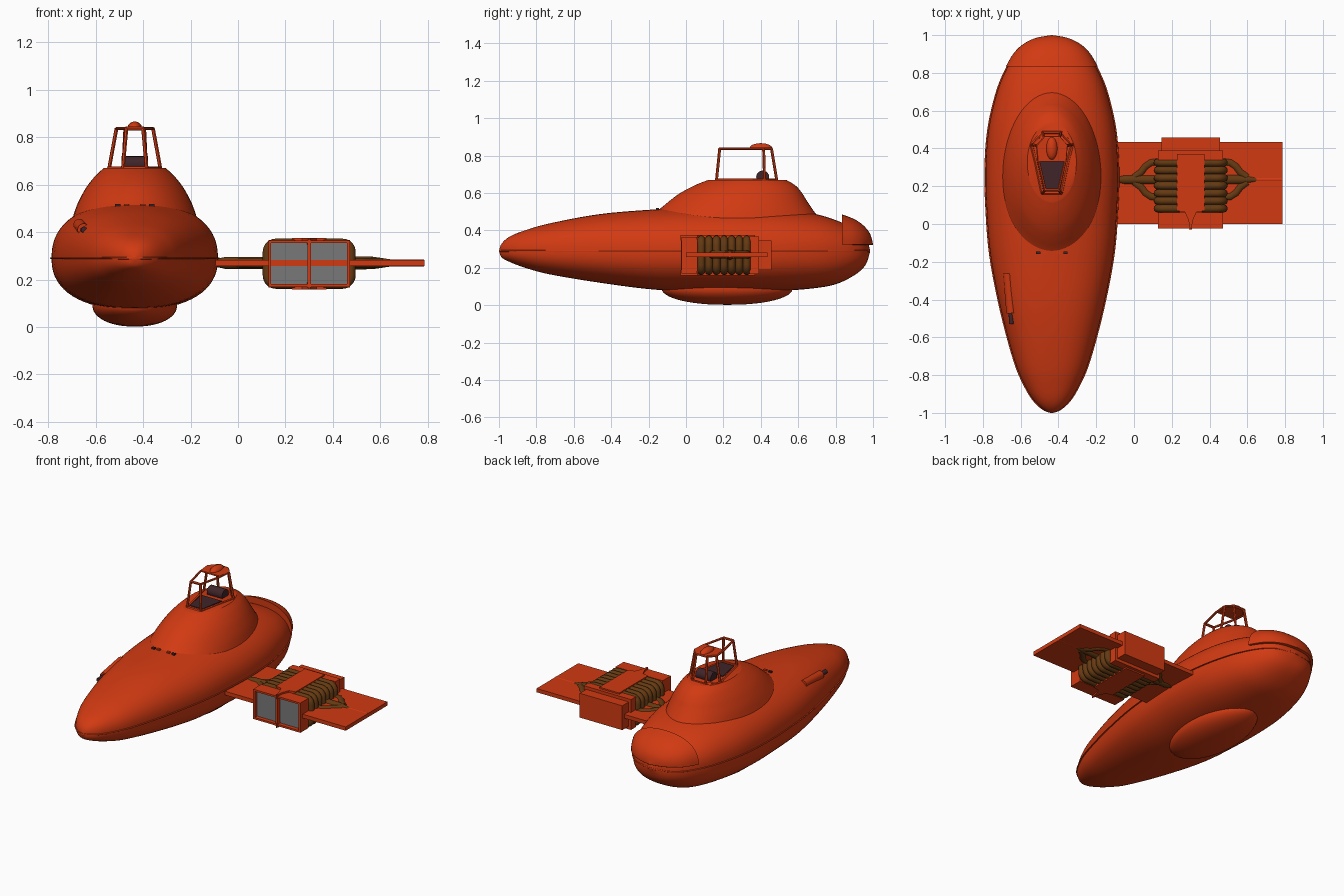
import bpy, bmesh, math
from mathutils import Vector

old = bpy.data.objects.get("Cube")
if old:
    bpy.data.objects.remove(old, do_unlink=True)

CX, SEAM = -0.435, 0.29      # hull axis and seam height
EX, EZ = 0.3, 0.267          # engine centre


def material(name, r, g, b):
    m = bpy.data.materials.new(name)
    m.use_nodes = True
    m.diffuse_color = (r, g, b, 1)
    node = next(n for n in m.node_tree.nodes if n.type == 'BSDF_PRINCIPLED')
    node.inputs["Base Color"].default_value = (r, g, b, 1)
    node.inputs["Roughness"].default_value = 0.6
    return m


ORANGE = material("orange paint", 0.64, 0.042, 0.006)
BROWN = material("bronze brown", 0.13, 0.042, 0.006)
GREY = material("grey metal", 0.19, 0.19, 0.19)
DARK = material("dark cockpit", 0.05, 0.018, 0.022)


def finish(name, bm, mat, angle=35):
    bmesh.ops.recalc_face_normals(bm, faces=bm.faces)
    mesh = bpy.data.meshes.new(name)
    bm.to_mesh(mesh)
    bm.free()
    ob = bpy.data.objects.new(name, mesh)
    bpy.context.collection.objects.link(ob)
    mesh.materials.append(mat)
    bpy.ops.object.select_all(action='DESELECT')
    ob.select_set(True)
    bpy.context.view_layer.objects.active = ob
    bpy.ops.object.shade_smooth_by_angle(angle=math.radians(angle))
    return ob


def loft(name, rings, mat, angle=35):
    bm = bmesh.new()
    rows = [[bm.verts.new(p) for p in ring] for ring in rings]
    n = len(rows[0])
    for a, b in zip(rows, rows[1:]):
        for i in range(n):
            bm.faces.new((a[i], a[(i + 1) % n], b[(i + 1) % n], b[i]))
    bm.faces.new(rows[0])
    bm.faces.new(rows[-1])
    return finish(name, bm, mat, angle)


def box(name, x, y, z, mat):
    ring = lambda h: [(x[0], y[0], h), (x[1], y[0], h), (x[1], y[1], h), (x[0], y[1], h)]
    return loft(name, [ring(z[0]), ring(z[1])], mat)


def prism(name, outline, z0, z1, mat):
    return loft(name, [[(x, y, z) for x, y in outline] for z in (z0, z1)], mat)


def frame(name, hw, hz, y, t, mat):
    # open rectangular duct around the engine centre
    rect = lambda d, yy: [(EX + sx * (hw - d), yy, EZ + sz * (hz - d))
                          for sx, sz in ((-1, -1), (1, -1), (1, 1), (-1, 1))]
    return loft(name, [rect(t, y[1]), rect(t, y[0]), rect(0, y[0]), rect(0, y[1])], mat)


def tube(name, path, radii, mat, sides=12):
    pts = [Vector(p) for p in path]
    rings, side = [], None
    for i, p in enumerate(pts):
        d = (pts[min(i + 1, len(pts) - 1)] - pts[max(i - 1, 0)]).normalized()
        if side is None:
            side = d.orthogonal()
        side = (side - d * side.dot(d)).normalized()
        up = d.cross(side)
        r = radii[i] if isinstance(radii, (list, tuple)) else radii
        turn = [2 * math.pi * k / sides for k in range(sides)]
        rings.append([p + r * (side * math.cos(a) + up * math.sin(a)) for a in turn])
    return loft(name, rings, mat, 50)


def smooth_rows(rows, steps=5):
    # spline through the station rows
    out = []
    for i in range(len(rows) - 1):
        quad = [rows[max(0, min(len(rows) - 1, i + k))] for k in (-1, 0, 1, 2)]
        for s in range(steps):
            t = s / steps
            out.append([0.5 * (2 * b + (c - a) * t + (2 * a - 5 * b + 4 * c - d) * t * t
                               + (3 * b - a - 3 * c + d) * t ** 3) for a, b, c, d in zip(*quad)])
    return out + [rows[-1]]


def section(y, w, top, bottom, z=SEAM, e=0.86, n=64):
    ring = []
    for k in range(n):
        a = 2 * math.pi * k / n
        c, s = math.cos(a), math.sin(a)
        ring.append((CX + math.copysign(abs(c) ** e, c) * max(w, 0.002), y,
                     z + math.copysign(abs(s) ** e, s) * max(0.002, top if s > 0 else bottom)))
    return ring


# hull: y, half width, height above seam, depth below seam
HULL = smooth_rows([
    (-1, 0, 0, 0), (-.985, .04, .04, .035), (-.94, .09, .078, .06), (-.86, .14, .11, .09),
    (-.73, .195, .147, .125), (-.46, .268, .197, .17), (-.165, .325, .222, .207),
    (.1, .346, .235, .215), (.3, .35, .235, .217), (.5, .335, .226, .214),
    (.68, .295, .2, .2), (.8, .25, .165, .178), (.9, .19, .12, .13),
    (.96, .115, .075, .075), (.985, 0, 0, 0)])
loft("hull", [section(*r) for r in HULL], ORANGE)
loft("hull_seam_rim", [section(y, w + .007, .006, .006, e=.5) for y, w, t, b in HULL], ORANGE)

# tail cover
TAIL = smooth_rows([(.835, .243, .16), (.9, .205, .135), (.95, .155, .1), (.985, .085, .055), (1, 0, 0)])
loft("tail_cover", [section(y, w, t, .004, z=.325) for y, w, t in TAIL], ORANGE)


def ellipse(z, hw, y0, y1, n=64):
    return [(CX + hw * math.cos(2 * math.pi * k / n),
             (y0 + y1) / 2 + (y1 - y0) / 2 * math.sin(2 * math.pi * k / n), z) for k in range(n)]


# cockpit dome
DOME = smooth_rows([(.46, .262, -.22, .715), (.515, .243, -.14, .675), (.56, .221, -.085, .645),
                    (.6, .196, -.03, .62), (.64, .163, .045, .585), (.67, .13, .12, .535)])
loft("cockpit_dome", [ellipse(*r) for r in DOME], ORANGE)

# belly pod
POD = []
for k in range(13):
    a = math.pi / 2 * k / 12
    r = max(.01, math.cos(a) ** .9)
    POD.append(ellipse(.088 - .086 * math.sin(a), .178 * r, .22 - .35 * r, .22 + .35 * r))
loft("belly_pod", [ellipse(.13, .178, -.13, .57)] + POD, ORANGE)

# cockpit interior
prism("cockpit_floor", [(CX - .045, .185), (CX + .045, .185), (CX + .075, .345), (CX - .075, .345)],
      .668, .675, DARK)
tube("pilot_seat", [(CX - .055, .41, .685), (CX + .055, .41, .685)], .035, DARK, 16)

# canopy frame: base and top corner points on one side
BASE = [(.05, .163), (.085, .33), (.108, .42), (.048, .485)]
TOP = [(.035, .18), (.07, .33), (.077, .415), (.04, .457)]
for s, side in ((1, "left"), (-1, "right")):
    low = [(CX + s * x, y, .668) for x, y in BASE]
    high = [(CX + s * x, y, .836) for x, y in TOP]
    for i in (0, 2, 3):
        tube(f"canopy_post_{side}_{i}", [low[i], high[i]], .008, ORANGE, 6)
    for i in range(3):
        tube(f"canopy_rail_{side}_{i}", [high[i], high[i + 1]], .007, ORANGE, 6)
        tube(f"canopy_sill_{side}_{i}", [low[i], low[i + 1]], .009, ORANGE, 6)
for i, name in ((0, "front"), (3, "rear")):
    for pts, z, part in ((BASE, .668, "sill"), (TOP, .836, "rail")):
        x, y = pts[i]
        tube(f"canopy_{part}_{name}", [(CX - x, y, z), (CX + x, y, z)], .008, ORANGE, 6)
prism("canopy_roof", [(CX + x, y) for x, y in TOP[1:]] + [(CX - x, y) for x, y in TOP[:0:-1]],
      .834, .843, ORANGE)
ROOF = [ellipse(.84 + .026 * math.sin(a), max(.003, .03 * math.cos(a)), .4 - .06 * math.cos(a) - .001,
                .4 + .06 * math.cos(a) + .001, 24) for a in (0, .4, .8, 1.2, 1.5)]
loft("roof_lamp", ROOF, ORANGE)

# nose details: cannon and small vents
tube("cannon_housing", [(-.65, -.47, .41), (-.668, -.26, .43)], .026, ORANGE, 20)
tube("cannon_barrel", [(-.649, -.53, .41), (-.655, -.3, .41)], .013, DARK, 16)
for x in (-.072, -.035, .035, .072):
    box("nose_vent", (CX + x - .011, CX + x + .011), (-.16, -.145), (.49, .519), DARK if abs(x) > .05 else ORANGE)

# wing and its spar
box("wing", (-.13, .785), (0, .435), (.257, .282), ORANGE)
tube("inner_spar", [(-.1, .235, .27), (-.05, .235, .27), (0, .235, .27), (.12, .235, .27)],
     (.015, .026, .026, .026), BROWN, 16)
tube("outer_spar", [(.48, .235, .27), (.57, .235, .27), (.65, .235, .27)], (.028, .026, .014), BROWN, 16)
tube("wing_tip_spar", [(.64, .235, .27), (.784, .235, .27)], .0145, ORANGE, 12)
for s in (-1, 1):
    for d in (-1, 1):
        tube("spar_branch", [(EX + s * x, .235 + d * y, .27) for x, y in
                             ((.17, .095), (.21, .09), (.24, .07), (.262, .04), (.3, .012))],
             .022, BROWN, 12)

# engine body
box("engine_core", (EX - .165, EX + .165), (.05, .345), (EZ - .085, EZ + .085), ORANGE)
frame("intake_frame", .172, .098, (-.025, .06), .012, ORANGE)
box("intake_grille", (EX - .162, EX + .162), (.0, .05), (EZ - .087, EZ + .087), GREY)
box("intake_divider", (EX - .008, EX + .008), (-.028, .01), (EZ - .1, EZ + .1), ORANGE)
box("rear_collar", (EX - .172, EX + .172), (.34, .39), (EZ - .1, EZ + .1), ORANGE)
frame("exhaust_frame", .155, .08, (.385, .457), .014, ORANGE)
box("exhaust_panel", (EX - .145, EX + .145), (.385, .41), (EZ - .07, EZ + .07), GREY)
for z in (-.035, 0, .035):
    box("exhaust_louver", (EX - .145, EX + .145), (.405, .445), (EZ + z - .008, EZ + z + .008),
        ORANGE if z else GREY)

# engine cover plates with pointed front fins
half = [(.072, .37), (.072, .07), (.03, .062), (.012, .02), (.003, -.03)]
cover = [(EX + x, y) for x, y in half] + [(EX - x, y) for x, y in half[::-1]]
for s, name in ((1, "upper"), (-1, "lower")):
    prism(f"{name}_engine_cover", cover, EZ + s * .08, EZ + s * .109, ORANGE)

# heat coils wrapped around both sides of the engine
arc = [(.14 + .035 * math.sin(a), .05 + .035 * math.cos(a)) for a in
       (math.pi / 2 * k / 5 for k in range(6))]
upper = [(.06, .085)] + arc
loop = upper + [(x, -z) for x, z in upper[::-1]]
for s in (-1, 1):
    for k in range(7):
        y = .082 + .0405 * k
        tube("heat_coil", [(EX + s * x, y, EZ + z) for x, z in loop], .021, BROWN, 12)
